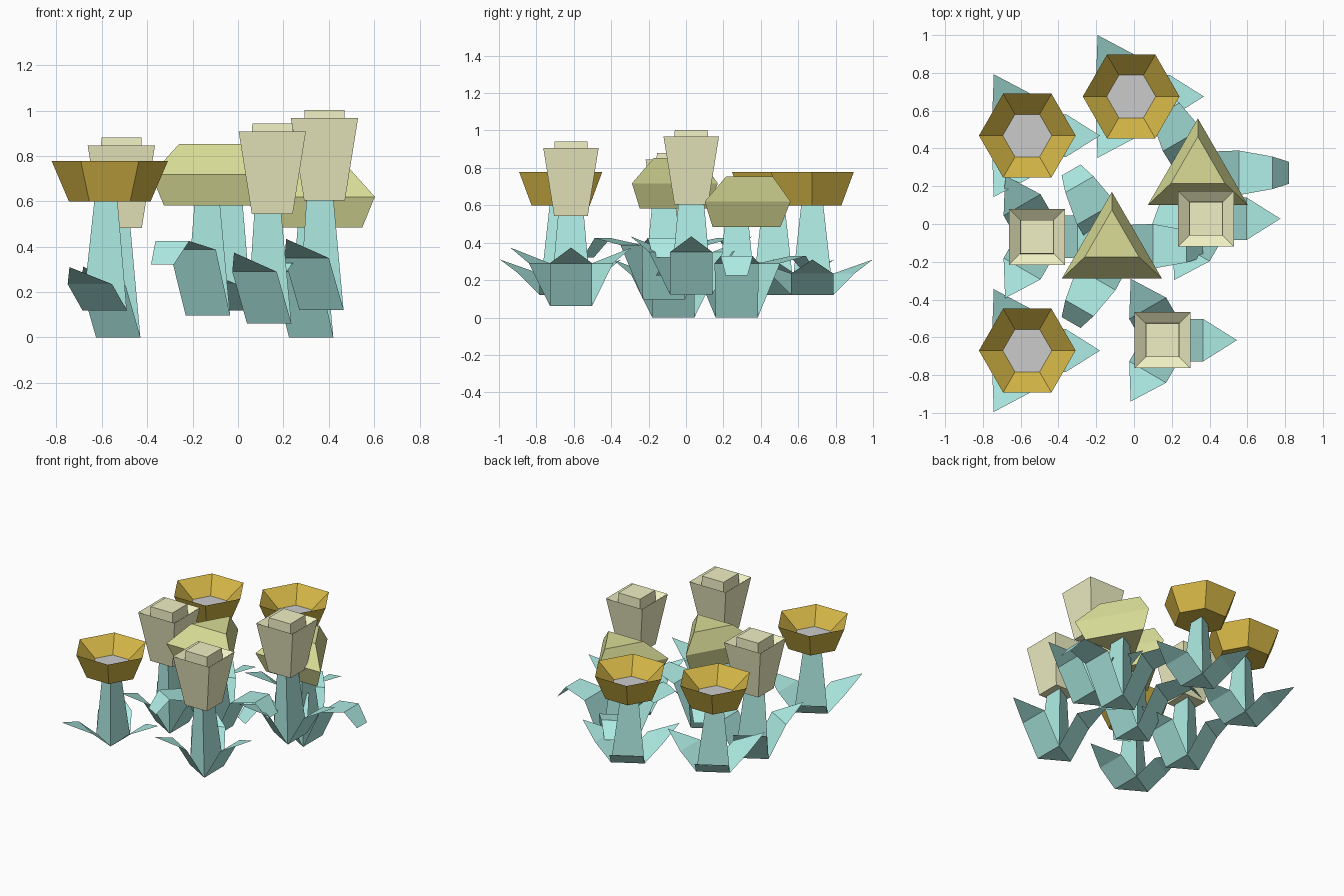
import bpy, bmesh, math

if "Cube" in bpy.data.objects:
    bpy.data.objects.remove(bpy.data.objects["Cube"])

R3 = 3 ** 0.5


def material(name, rgb):
    m = bpy.data.materials.new(name)
    m.diffuse_color = (*rgb, 1)
    m.use_nodes = True
    m.node_tree.nodes["Principled BSDF"].inputs["Base Color"].default_value = m.diffuse_color
    return m


TEAL = material("leaf_teal", (0.43, 0.85, 0.79))
BROWN = material("cup_brown", (0.65, 0.46, 0.06))
CREAM = material("bud_cream", (0.87, 0.87, 0.55))
OLIVE = material("cap_olive", (0.70, 0.72, 0.31))


def finish(bm, name, mat, normals=True):
    if normals:
        bmesh.ops.recalc_face_normals(bm, faces=bm.faces)
    me = bpy.data.meshes.new(name)
    bm.to_mesh(me)
    bm.free()
    if mat:
        me.materials.append(mat)
    return me


def loft(name, sides, rings, rot, mat, start=True, end=True):
    """Join polygon rings given as (radius, z, x offset, y offset)."""
    bm = bmesh.new()
    loops = []
    for r, z, ox, oy in rings:
        angs = [rot + math.tau * i / sides for i in range(sides)]
        loops.append([bm.verts.new((ox + r * math.cos(a), oy + r * math.sin(a), z)) for a in angs])
    for a, b in zip(loops, loops[1:]):
        for i in range(sides):
            j = (i + 1) % sides
            bm.faces.new((a[i], a[j], b[j], b[i]))
    if start:
        bm.faces.new(loops[0][::-1])
    if end:
        bm.faces.new(loops[-1])
    return finish(bm, name, mat)


def leaves(name, profile):
    """Three leaf sheets, 120 degrees apart; profile is (radius, z, half width)."""
    bm = bmesh.new()
    for k in range(3):
        a = math.tau * k / 3
        c, s = math.cos(a), math.sin(a)
        rows = []
        for r, z, w in profile:
            sides = (-w, w) if w else (0,)
            rows.append([bm.verts.new((r * c - t * s, r * s + t * c, z)) for t in sides])
        for p, q in zip(rows, rows[1:]):
            bm.faces.new([p[0], *q, p[1]] if len(q) == 1 else (p[0], q[0], q[1], p[1]))
    return finish(bm, name, TEAL, False)


def stem(name, top_r, ox):
    return loft(name, 3, [(0.13, 0, 0, 0), (top_r, 0.49, ox, 0)], math.pi / 3, TEAL)


# hexagonal cup flower
D = -0.01
hex_parts = [
    stem("cup_stem", 0.067, D),
    leaves("cup_leaves", [(0.065, 0, 0.113), (0.195, 0.115, 0.113), (0.375, 0.19, 0)]),
    loft("cup_petals", 6, [(0.18, 0.48, D, 0), (0.256, 0.657, D, 0), (0.13, 0.55, D, 0)],
         0, BROWN, end=False),
    loft("cup_floor", 6, [(0.13, 0.55, D, 0)], 0, None, start=False),
]

# square bud flower with a raised core inside the rim
D, Q = -0.019, 2 ** 0.5
square_parts = [
    stem("bud_stem", 0.079, D),
    leaves("bud_leaves", [(0.065, 0, 0.113), (0.195, 0.228, 0.113), (0.375, 0.312, 0)]),
    loft("bud_head", 4, [(0.09 * Q, 0.482, D, 0), (0.148 * Q, 0.845, D, 0), (0.09 * Q, 0.8, D, 0),
                         (0.088 * Q, 0.88, D, 0)], math.pi / 4, CREAM),
]

# triangular cap flower with drooping leaves
D = -0.017
cap_parts = [
    stem("cap_stem", 0.075, D),
    leaves("cap_leaves", [(0.065, 0, 0.113), (0.2, 0.29, 0.118), (0.378, 0.328, 0.086),
                          (0.466, 0.224, 0.058)]),
    loft("cap_head", 3, [(0.242, 0.485, D, -0.008), (0.306, 0.62, D, -0.018),
                         (0.165, 0.755, D, 0.027)], math.pi / 2, OLIVE),
]

# place the flowers: x, y, base height
for parts, spots in (
    (hex_parts, [(-0.555, 0.468, 0.12), (-0.005, 0.675, 0.12), (-0.555, -0.67, 0.12)]),
    (square_parts, [(-0.495, -0.068, 0), (0.40, 0.028, 0.122), (0.17, -0.615, 0.062)]),
    (cap_parts, [(-0.1, -0.118, 0.097), (0.355, 0.271, 0)]),
):
    for i, spot in enumerate(spots):
        for me in parts:
            ob = bpy.data.objects.new(f"{me.name}_{i + 1}", me)
            ob.location = spot
            bpy.context.collection.objects.link(ob)
